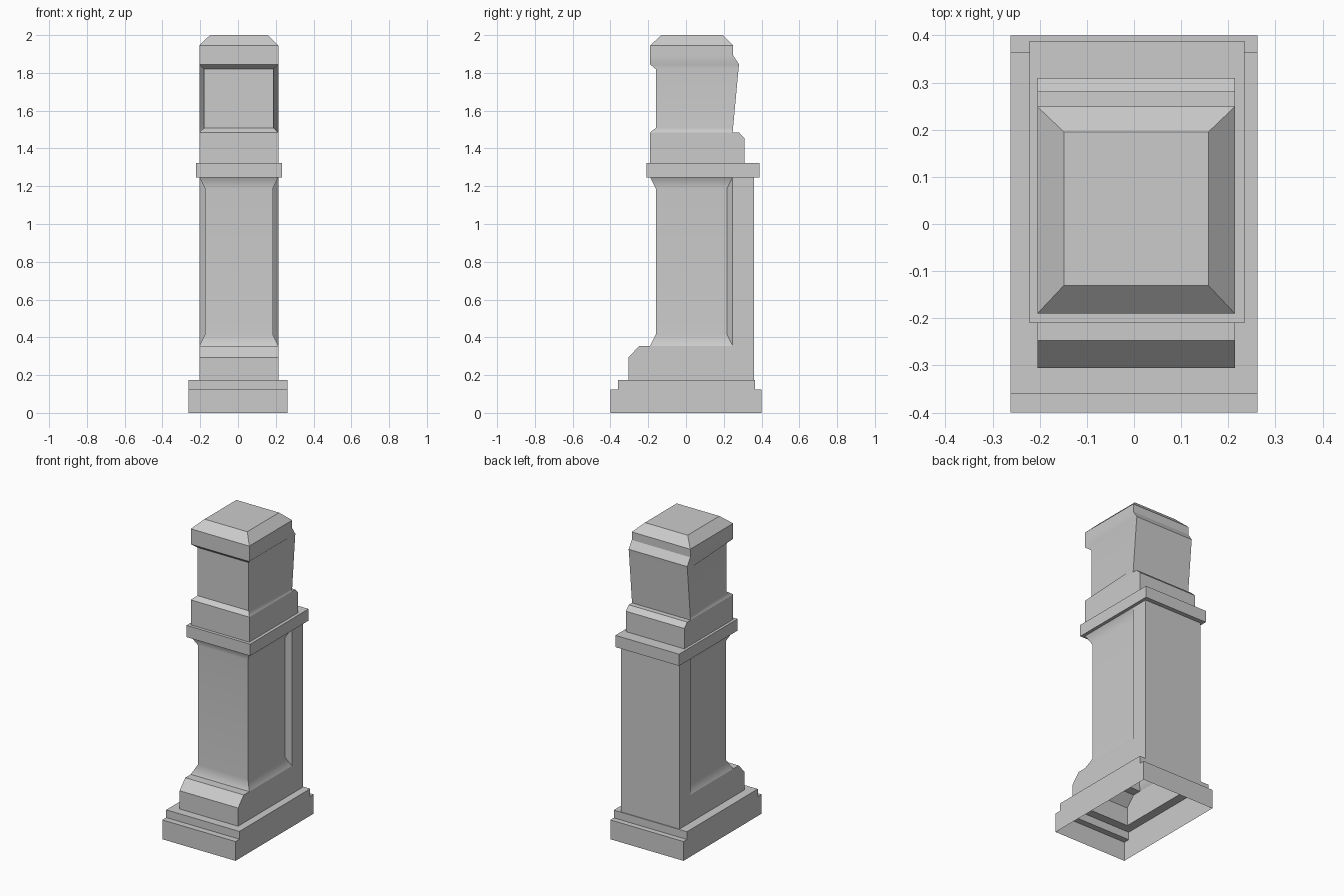
import bpy, bmesh
from math import radians

if "Cube" in bpy.data.objects:
    bpy.data.objects.remove(bpy.data.objects["Cube"])

CX = 0.0045   # body sits a hair off the base centre


def rect(z, hw, y0, y1, cx=CX, front_hw=None):
    """Four-corner ring; front_hw tapers the sides toward the front."""
    f = hw if front_hw is None else front_hw
    return [(cx - f, y0, z), (cx + f, y0, z), (cx + hw, y1, z), (cx - hw, y1, z)]


def panel(z, hw, y0, inset=0.0):
    """Eight-corner shaft ring: inset front part, full-width back pillar."""
    p, yp, yb = hw - inset, 0.247, 0.36
    half = [(p, y0), (p, yp - inset), (hw, yp), (hw, yb)]
    return ([(CX + x, y, z) for x, y in half] +
            [(CX - x, y, z) for x, y in reversed(half)])


def loft(name, rings, cap=False):
    """Skin stacked rings into an open shell, optionally closed on top."""
    bm = bmesh.new()
    loops = [[bm.verts.new(co) for co in ring] for ring in rings]
    for a, b in zip(loops, loops[1:]):
        n = len(a)
        for i in range(n):
            j = (i + 1) % n
            bm.faces.new((a[i], a[j], b[j], b[i]))
    if cap:
        bm.faces.new(loops[-1])
    bmesh.ops.remove_doubles(bm, verts=bm.verts, dist=0.0005)
    me = bpy.data.meshes.new(name)
    bm.to_mesh(me)
    bm.free()
    ob = bpy.data.objects.new(name, me)
    bpy.context.collection.objects.link(ob)
    # soft flares, crisp stone edges
    bpy.ops.object.select_all(action='DESELECT')
    ob.select_set(True)
    bpy.context.view_layer.objects.active = ob
    bpy.ops.object.shade_smooth_by_angle(angle=radians(30))
    wn = ob.modifiers.new("face_weighting", 'WEIGHTED_NORMAL')
    wn.keep_sharp = True
    return ob


W = 0.2095   # half width of the body

# Stepped plinth, hollow underneath
loft("plinth", [
    rect(0.0, 0.262, -0.4, 0.4, 0),
    rect(0.125, 0.262, -0.4, 0.4, 0),
    rect(0.125, 0.262, -0.36, 0.365, 0),
    rect(0.175, 0.262, -0.36, 0.365, 0),
    rect(0.175, W, -0.305, 0.36),
])

# Shaft with chamfered foot, recessed front and back pillar
loft("shaft", [
    panel(0.175, W, -0.305),
    panel(0.293, W, -0.305),
    panel(0.355, W, -0.247),
    panel(0.355, W, -0.19),
    panel(0.415, W, -0.16, 0.03),
    panel(1.188, W, -0.16, 0.03),
    panel(1.247, W, -0.19),
])

# Collar moulding
loft("collar", [
    rect(1.247, W, -0.19, 0.36),
    rect(1.247, 0.228, -0.21, 0.388, 0.006),
    rect(1.323, 0.228, -0.21, 0.388, 0.006),
    rect(1.323, W, -0.19, 0.31),
])

# Head: block, tapered neck with leaning back, bevelled cap
loft("head", [
    rect(1.323, W, -0.19, 0.31),
    rect(1.455, W, -0.19, 0.31),
    rect(1.485, W, -0.19, 0.28),
    rect(1.485, W, -0.19, 0.247),
    rect(1.508, W, -0.16, 0.249, front_hw=0.184),
    rect(1.82, W, -0.16, 0.278, front_hw=0.184),
    rect(1.845, W, -0.19, 0.281),
    rect(1.893, W, -0.19, 0.249),
    rect(1.945, W, -0.19, 0.249),
    rect(2.0, 0.153, -0.13, 0.195),
], cap=True)
